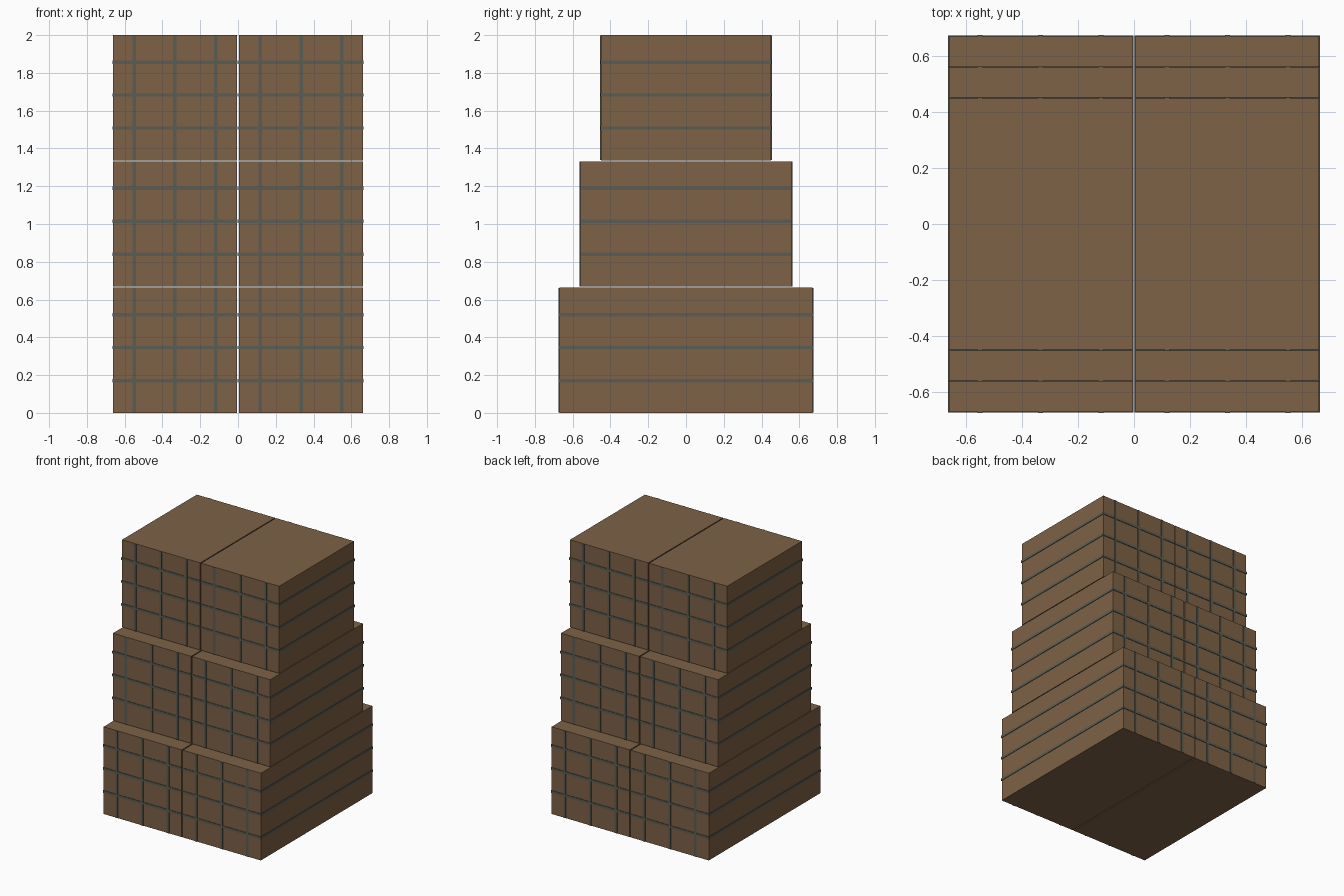
import bpy
import bmesh
from mathutils import Matrix, Vector

cube = bpy.data.objects.get("Cube")
if cube:
    bpy.data.objects.remove(cube, do_unlink=True)


def material(name, rgb):
    mat = bpy.data.materials.new(name)
    mat.use_nodes = True
    mat.diffuse_color = (*rgb, 1)
    mat.node_tree.nodes["Principled BSDF"].inputs["Base Color"].default_value = (*rgb, 1)
    return mat


STRAW = material("straw brown", (0.205, 0.122, 0.061))
TWINE = material("twine grey", (0.105, 0.108, 0.083))


def add_box(bm, low, high):
    low, high = Vector(low), Vector(high)
    size = high - low
    bmesh.ops.create_cube(bm, size=1, matrix=Matrix.Translation((low + high) / 2)
                          @ Matrix.Diagonal((*size, 1)))


def finish(bm, name, mat):
    mesh = bpy.data.meshes.new(name)
    bm.to_mesh(mesh)
    bm.free()
    mesh.materials.append(mat)
    bpy.context.collection.objects.link(bpy.data.objects.new(name, mesh))


LAYER = 0.6685          # spacing of the layers
HEIGHT = 0.663          # height of one bale
INNER, OUTER = 0.004, 0.661
HALF = 0.009            # half the width of a strap
OUT = 0.004             # how far a strap stands proud

for level, (layer_name, depth) in enumerate(
        [("lower", 0.67), ("middle", 0.558), ("upper", 0.449)]):
    base = level * LAYER
    top = base + HEIGHT
    for side, sign in (("left", 1), ("right", -1)):
        def span(a, b):
            return sorted((sign * a, sign * b))

        # Bale
        x0, x1 = span(INNER, OUTER)
        bm = bmesh.new()
        add_box(bm, (x0, -depth, base), (x1, depth, top))
        finish(bm, f"{layer_name}_{side}_bale", STRAW)

        # Level straps wrapped round the bale
        bm = bmesh.new()
        x0, x1 = span(INNER - 0.002, OUTER + OUT)
        for z in (0.171, 0.346, 0.52):
            add_box(bm, (x0, -depth - OUT, base + z - HALF),
                    (x1, depth + OUT, base + z + HALF))
        finish(bm, f"{layer_name}_{side}_level_straps", TWINE)

        # Upright straps on the front and back
        bm = bmesh.new()
        for x in (0.118, 0.334, 0.55):
            x0, x1 = span(x - HALF, x + HALF)
            add_box(bm, (x0, -depth - OUT - 0.001, base + 0.001),
                    (x1, depth + OUT + 0.001, top - 0.001))
        finish(bm, f"{layer_name}_{side}_upright_straps", TWINE)
